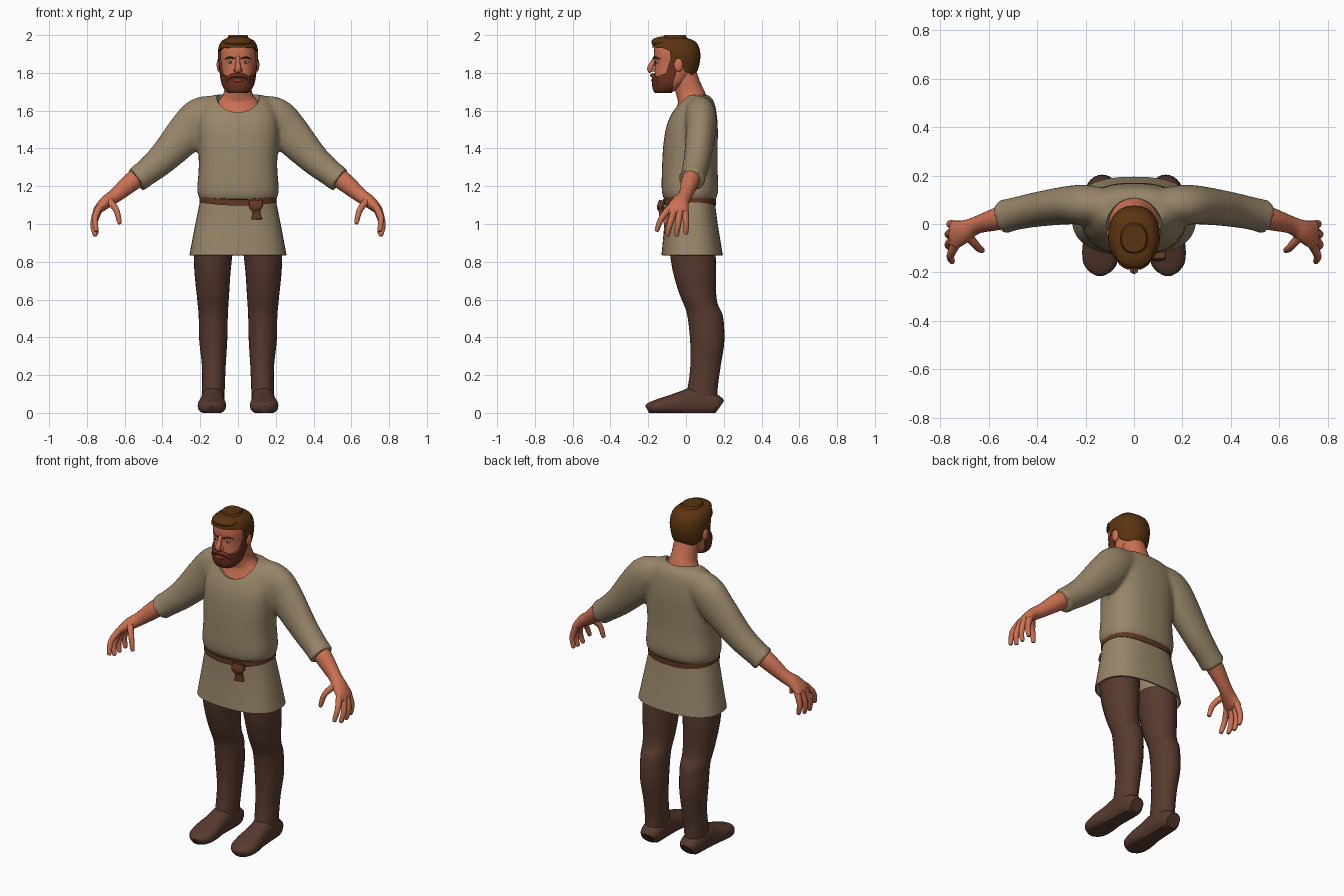
import bpy, bmesh, math
from mathutils import Vector, Matrix

if "Cube" in bpy.data.objects:
    bpy.data.objects.remove(bpy.data.objects["Cube"])


def material(name, r, g, b):
    m = bpy.data.materials.new(name)
    m.use_nodes = True
    m.diffuse_color = (r, g, b, 1)
    bsdf = m.node_tree.nodes["Principled BSDF"]
    bsdf.inputs["Base Color"].default_value = (r, g, b, 1)
    bsdf.inputs["Roughness"].default_value = 0.9
    return m


LINEN = material("linen", .31, .235, .14)
SKIN = material("skin", .60, .165, .085)
WOOL = material("brown wool", .095, .042, .027)
HAIR = material("brown hair", .105, .034, .005)
BEARD = material("red brown beard", .15, .03, .014)
LEATHER = material("leather", .12, .038, .016)
LIP = material("lips", .38, .06, .04)
WHITE = material("eye white", .5, .42, .36)
DARK = material("dark iris", .03, .02, .015)


# ---- helpers ----
def refine(rows, steps=4):
    """Catmull-Rom interpolation between rows of numbers."""
    out = []
    for i in range(len(rows) - 1):
        p0, p1, p2 = rows[max(i - 1, 0)], rows[i], rows[i + 1]
        p3 = rows[min(i + 2, len(rows) - 1)]
        for k in range(steps):
            t = k / steps
            out.append([b + t * (c - a) / 2 + t * t * (a - 2.5 * b + 2 * c - d / 2)
                        + t ** 3 * (3 * b - a - 3 * c + d) / 2
                        for a, b, c, d in zip(p0, p1, p2, p3)])
    return out + [list(rows[-1])]


def loft(bm, rings, sides=28, power=2.0, caps=(True, True)):
    """Skin rings given as (centre, half axis, half axis)."""
    loops = []
    for c, u, v in rings:
        loop = []
        for k in range(sides):
            a = math.tau * k / sides
            cs, sn = math.cos(a), math.sin(a)
            x = math.copysign(abs(cs) ** (2 / power), cs)
            y = math.copysign(abs(sn) ** (2 / power), sn)
            loop.append(bm.verts.new(c + u * x + v * y))
        loops.append(loop)
    for a, b in zip(loops, loops[1:]):
        for k in range(sides):
            j = (k + 1) % sides
            bm.faces.new((a[k], a[j], b[j], b[k]))
    for loop, wanted in zip((loops[0], loops[-1]), caps):
        if wanted:
            bm.faces.new(loop)
    return bm


def stack(bm, rows, grow=0.0, **kw):
    """Upright loft: rows of z, centre x, half width, front y, back y."""
    rings = []
    rows = refine(rows)
    for i, (z, cx, hx, yf, yb) in enumerate(rows):
        z += grow if i == len(rows) - 1 else 0
        rings.append((Vector((cx, (yf + yb) / 2, z)), Vector((hx + grow, 0, 0)),
                      Vector((0, (yb - yf) / 2 + grow, 0))))
    return loft(bm, rings, **kw)


def tube(bm, rows, ref=(0, 1, 0), sides=20, **kw):
    """Loft along a path: rows of x, y, z, radius along ref, other radius."""
    rows = refine(rows)
    pts = [Vector(r[:3]) for r in rows]
    rings = []
    for i, r in enumerate(rows):
        t = (pts[min(i + 1, len(pts) - 1)] - pts[max(i - 1, 0)]).normalized()
        u = Vector(ref)
        u = (u - t * u.dot(t)).normalized()
        rings.append((pts[i], u * r[3], t.cross(u) * r[4]))
    return loft(bm, rings, sides, **kw)


def ball(bm, centre, radii):
    mat = Matrix.Translation(centre) @ Matrix.Diagonal((*radii, 1))
    bmesh.ops.create_uvsphere(bm, u_segments=24, v_segments=14, radius=1, matrix=mat)
    return bm


def prism(bm, outline, half=0.3):
    """Side outline of (y, z) points, drawn out along x."""
    a, b = ([bm.verts.new((x, y, z)) for y, z in outline] for x in (-half, half))
    bm.faces.new(a)
    bm.faces.new(b)
    for k in range(len(a)):
        j = (k + 1) % len(a)
        bm.faces.new((a[k], a[j], b[j], b[k]))
    return bm


def finish(name, bm, mat, mirror=False, mods=(), angle=40):
    bmesh.ops.recalc_face_normals(bm, faces=bm.faces)
    me = bpy.data.meshes.new(name)
    bm.to_mesh(me)
    bm.free()
    ob = bpy.data.objects.new(name, me)
    bpy.context.collection.objects.link(ob)
    me.materials.append(mat)
    if mirror:
        ob.modifiers.new("mirror", "MIRROR").use_mirror_merge = False
    for kind, settings in mods:
        m = ob.modifiers.new(kind.lower(), kind)
        for key, value in settings.items():
            setattr(m, key, value)
    # bake the modifiers so cutters can be thrown away
    ob.data = bpy.data.meshes.new_from_object(ob.evaluated_get(bpy.context.evaluated_depsgraph_get()))
    ob.modifiers.clear()
    for other in bpy.context.selected_objects:
        other.select_set(False)
    ob.select_set(True)
    bpy.context.view_layer.objects.active = ob
    bpy.ops.object.shade_smooth_by_angle(angle=math.radians(angle))
    return ob


def carve(name, bm, mat, cutter_bm, operation, before=()):
    cutter = finish("cutter", cutter_bm, mat)
    cutter.hide_render = True
    cut = ("BOOLEAN", dict(object=cutter, operation=operation, solver="EXACT"))
    ob = finish(name, bm, mat, mods=[*before, cut])
    bpy.data.objects.remove(cutter)
    return ob


new = bmesh.new

# ---- tunic: torso and sleeves fused, neckline scooped out ----
body = stack(new(), [(1.12, 0, .195, -.11, .15), (1.17, 0, .216, -.128, .17), (1.30, 0, .208, -.127, .167),
                     (1.42, 0, .212, -.12, .168), (1.52, 0, .215, -.103, .168), (1.60, 0, .20, -.068, .16),
                     (1.655, 0, .17, -.03, .145), (1.685, 0, .125, 0, .115)], sides=40, power=2.5)
for s in (1, -1):
    tube(body, [(s * .08, .07, 1.60, .07, .08), (s * .19, .078, 1.57, .083, .105), (s * .265, .078, 1.49, .08, .108),
                (s * .40, .06, 1.345, .072, .083), (s * .50, .04, 1.262, .068, .07), (s * .54, .03, 1.232, .072, .072)])
bmesh.ops.recalc_face_normals(body, faces=body.faces)
carve("tunic", body, LINEN, ball(new(), (0, -.03, 1.70), (.122, .14, .115)), "DIFFERENCE",
      [("REMESH", dict(mode="VOXEL", voxel_size=.012)), ("SMOOTH", dict(factor=.5, iterations=7))])

finish("tunic_skirt", stack(new(), [(.835, 0, .257, -.13, .195), (1.0, 0, .226, -.115, .168), (1.14, 0, .197, -.112, .15)],
                            sides=40, power=2.5, caps=(False, True)), LINEN, mods=[("SOLIDIFY", dict(thickness=.008))])

# ---- belt and hanging end ----
belt = stack(new(), [(1.098, 0, .205, -.123, .16), (1.13, 0, .205, -.123, .16)], sides=40, power=2.5)
for v in belt.verts:
    v.co.z += .4 * v.co.x ** 2
finish("belt", belt, LEATHER)
flap = tube(new(), [(.095, -.128, 1.125, .036, .014), (.095, -.134, 1.09, .037, .02),
                    (.098, -.13, 1.065, .02, .014), (.10, -.132, 1.025, .03, .013)], ref=(1, 0, 0), power=4)
finish("belt_pouch", flap, LEATHER)

# ---- legs and shoes ----
finish("legs", stack(new(), [(.88, .13, .105, -.09, .155), (.75, .135, .096, -.07, .16), (.63, .133, .086, -.035, .16),
                             (.57, .132, .081, -.01, .17), (.51, .131, .077, .008, .196), (.38, .131, .074, .022, .203),
                             (.25, .128, .063, .023, .184), (.13, .13, .06, .008, .168), (.03, .132, .058, -.02, .17)]),
       WOOL, mirror=True)
foot = [(.178, .04, .07), (.15, .058, .10), (.05, .062, .135), (-.02, .064, .115),
        (-.10, .075, .088), (-.16, .07, .068), (-.19, .05, .055), (-.205, .022, .04)]
shoe = tube(new(), [(.135 - y * .03, y, top * .45, w, top * .55) for y, w, top in foot], ref=(1, 0, 0), power=2.4)
for v in shoe.verts:
    v.co.z = max(v.co.z, 0)
finish("shoes", shoe, WOOL, mirror=True)

# ---- forearms, hands and fingers ----
finish("forearms", tube(new(), [(.48, .045, 1.285, .048, .05), (.56, .022, 1.225, .047, .05), (.65, -.005, 1.15, .036, .038),
                                (.70, -.03, 1.115, .047, .034), (.742, -.045, 1.075, .06, .023),
                                (.752, -.045, 1.058, .05, .012)]), SKIN, mirror=True)
digits = {
    "thumbs": [(.685, -.05, 1.125), (.645, -.095, 1.075), (.625, -.11, 1.0)],
    "index_fingers": [(.735, -.085, 1.085), (.757, -.13, 1.03), (.75, -.157, .96)],
    "middle_fingers": [(.745, -.06, 1.08), (.766, -.085, 1.0), (.755, -.10, .935)],
    "ring_fingers": [(.745, -.03, 1.08), (.766, -.042, 1.0), (.755, -.05, .935)],
    "little_fingers": [(.735, -.005, 1.08), (.758, 0, 1.01), (.75, 0, .945)],
}
for name, path in digits.items():
    a, b, c = (Vector(p) for p in path)
    rows = [(*p, r, r) for p, r in ((a, .019), (b, .016), (c + (b - c) * .12, .012), (c, .005))]
    finish(name, tube(new(), rows, sides=12), SKIN, mirror=True)

# ---- neck and upper chest ----
finish("neck", stack(new(), [(1.84, 0, .068, -.07, .045), (1.76, 0, .07, -.068, .072), (1.70, 0, .074, -.056, .1),
                             (1.665, 0, .092, -.046, .112), (1.635, 0, .12, -.044, .118), (1.55, 0, .15, -.078, .13)]), SKIN)

# ---- head, with hair and beard as thicker pieces of the same shape ----
skull = [(1.694, 0, .042, -.155, -.085), (1.71, 0, .06, -.165, -.05), (1.745, 0, .078, -.17, .0), (1.80, 0, .087, -.168, .043),
         (1.85, 0, .092, -.166, .06), (1.90, 0, .095, -.17, .064), (1.945, 0, .088, -.165, .053),
         (1.972, 0, .07, -.148, .028), (1.988, 0, .038, -.105, -.015)]
finish("head", stack(new(), skull, power=2.25), SKIN)
hairline = [(-.3, 1.938), (-.125, 1.932), (-.085, 1.915), (-.08, 1.855), (-.058, 1.855), (-.05, 1.88), (-.02, 1.87),
            (-.01, 1.81), (.03, 1.79), (.2, 1.79), (.2, 2.1), (-.3, 2.1)]
carve("hair", stack(new(), skull, grow=.012, power=2.25), HAIR, prism(new(), hairline), "INTERSECT")
finish("hair_quiff", ball(new(), (0, -.118, 1.963), (.078, .066, .03)), HAIR)
jawline = [(-.3, 1.79), (-.15, 1.782), (-.105, 1.80), (-.085, 1.865), (-.055, 1.865), (-.052, 1.80),
           (-.07, 1.74), (-.08, 1.65), (-.3, 1.65)]
carve("beard", stack(new(), skull, grow=.01, power=2.25), BEARD, prism(new(), jawline), "INTERSECT")

# ---- face ----
finish("moustache", tube(new(), [(0, -.178, 1.787, .012, .01), (.03, -.174, 1.785, .012, .012), (.055, -.158, 1.765, .01, .01),
                                 (.062, -.15, 1.745, .005, .005)], sides=12), BEARD, mirror=True)
finish("lips", ball(new(), (0, -.176, 1.76), (.026, .009, .008)), LIP)
finish("nose", tube(new(), [(0, -.162, 1.885, .011, .01), (0, -.178, 1.85, .012, .014), (0, -.19, 1.822, .017, .016),
                            (0, -.182, 1.805, .014, .012)], ref=(1, 0, 0), sides=16), SKIN)
finish("nostrils", ball(new(), (.014, -.174, 1.815), (.01, .012, .009)), SKIN, mirror=True)
finish("ears", ball(new(), (.1, -.04, 1.842), (.013, .024, .036)), SKIN, mirror=True)
finish("eyes", ball(new(), (.04, -.153, 1.856), (.016, .008, .007)), WHITE, mirror=True)
finish("irises", ball(new(), (.04, -.159, 1.856), (.006, .004, .006)), DARK, mirror=True)
finish("eyebrows", tube(new(), [(.018, -.168, 1.876, .006, .004), (.045, -.158, 1.882, .006, .005),
                                (.066, -.137, 1.874, .005, .003)], sides=10), HAIR, mirror=True)
